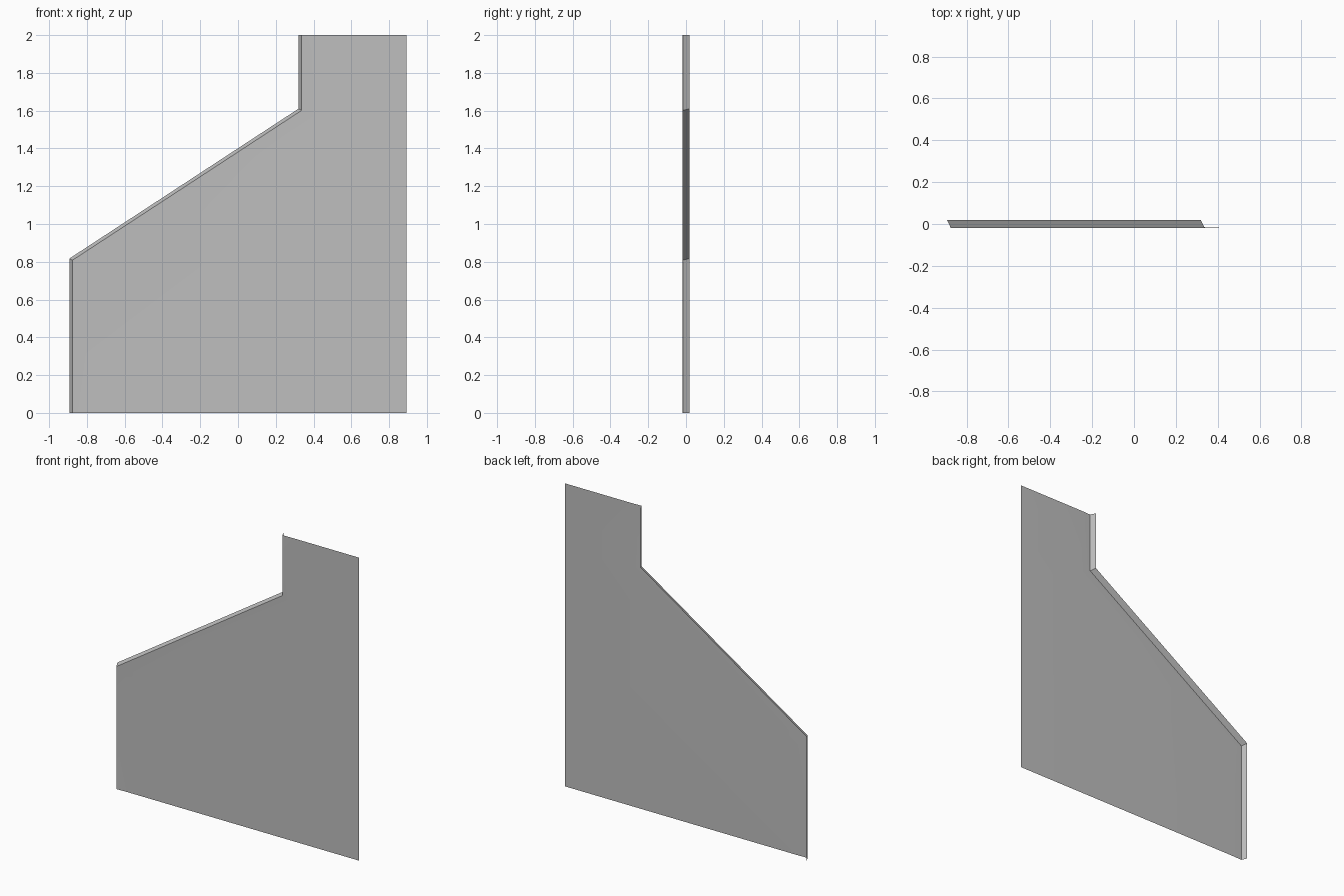
import bpy
import bmesh
import math

cube = bpy.data.objects.get("Cube")
if cube:
    bpy.data.objects.remove(cube, do_unlink=True)

# Plain grey finish
grey = bpy.data.materials.new("plain grey")
grey.use_nodes = True
grey.diffuse_color = (0.52, 0.52, 0.52, 1)
grey.node_tree.nodes["Principled BSDF"].inputs["Base Color"].default_value = grey.diffuse_color

# Stepped outline of the panel, from the bottom to the top
OUTLINE = [(-0.893, 0), (-0.893, 0.817), (0.32, 1.61), (0.32, 2)]
RIGHT_EDGE = 0.893

bm = bmesh.new()


def ring(inset, y):
    """Copy the outline inward; the two corners also drop along their mitre."""
    return [bm.verts.new((x + inset, y, z - 0.5 * inset * (0 < i < 3)))
            for i, (x, z) in enumerate(OUTLINE)]


# Back lip, front edge, shallow border and the straight right side
lip = ring(0, 0.018)
front = ring(0.017, -0.018)
border = ring(0.088, -0.0155)
side = [bm.verts.new((RIGHT_EDGE, v.co.y, v.co.z + 0.02 * (0 < i < 3)))
        for i, v in enumerate(border)]

# Bridge neighbouring rings into one open sheet
rings = [lip, front, border, side]
for a, b in zip(rings, rings[1:]):
    for i in range(len(OUTLINE) - 1):
        bm.faces.new((a[i], b[i], b[i + 1], a[i + 1]))

mesh = bpy.data.meshes.new("stepped_panel")
bm.to_mesh(mesh)
bm.free()
mesh.materials.append(grey)
panel = bpy.data.objects.new("stepped_panel", mesh)
bpy.context.collection.objects.link(panel)

# Smooth face with a crisp fold at the lip
bpy.context.view_layer.objects.active = panel
panel.select_set(True)
bpy.ops.object.shade_smooth_by_angle(angle=math.radians(30))
